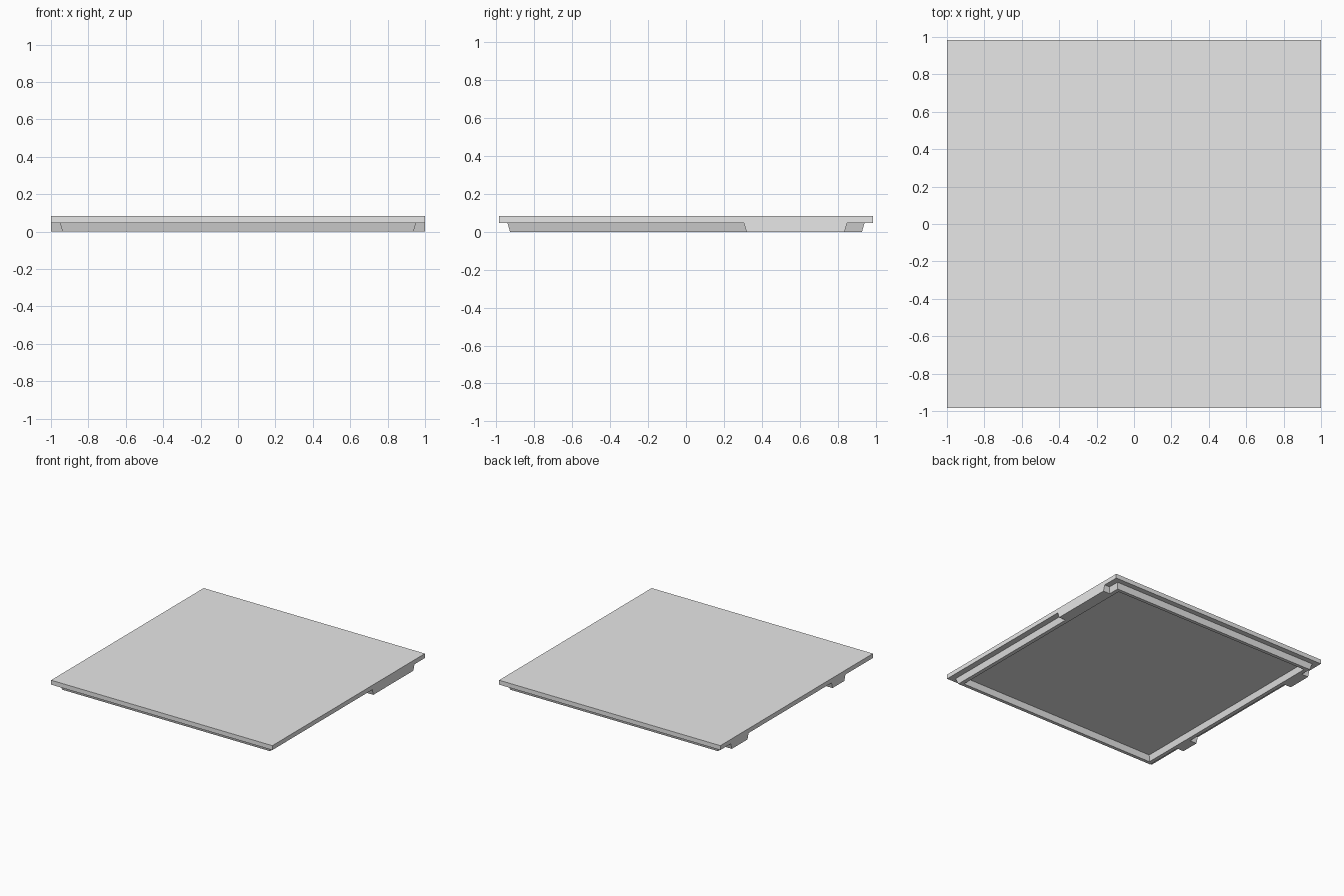
import bpy
import bmesh

cube = bpy.data.objects.get("Cube")
if cube:
    bpy.data.objects.remove(cube, do_unlink=True)

grey = bpy.data.materials.new("light_grey")
grey.use_nodes = True
grey.diffuse_color = (0.8, 0.8, 0.8, 1)
bsdf = next(n for n in grey.node_tree.nodes if n.type == 'BSDF_PRINCIPLED')
bsdf.inputs["Base Color"].default_value = grey.diffuse_color

UNDER = 0.047   # height of the slab underside
TOP = 0.083


def make_object(name, bm):
    bmesh.ops.recalc_face_normals(bm, faces=bm.faces)
    mesh = bpy.data.meshes.new(name)
    bm.to_mesh(mesh)
    bm.free()
    mesh.materials.append(grey)
    obj = bpy.data.objects.new(name, mesh)
    bpy.context.collection.objects.link(obj)
    return obj


def loft(name, rings):
    """Skin a list of four-point rings and cap both ends."""
    bm = bmesh.new()
    loops = [[bm.verts.new(p) for p in ring] for ring in rings]
    for a, b in zip(loops, loops[1:]):
        for i in range(4):
            j = (i + 1) % 4
            bm.faces.new((a[i], a[j], b[j], b[i]))
    bm.faces.new(loops[0])
    bm.faces.new(loops[-1])
    return make_object(name, bm)


def rect(x0, x1, y0, y1, z):
    return [(x0, y0, z), (x1, y0, z), (x1, y1, z), (x0, y1, z)]


# Slab with a sloped rim around a recessed underside
profile = [
    (1.0, 0.985, TOP),
    (1.0, 0.985, UNDER),
    (0.952, 0.942, UNDER),
    (0.938, 0.928, 0),
    (0.906, 0.9, 0),
    (0.893, 0.887, UNDER),
]
loft("floor_slab", [rect(-x, x, -y, y, z) for x, y, z in profile])


# Tabs that join the rim to the slab edge, with sloped ends
def tab(name, side, y0, y1, slope=0.014):
    xa, xb = sorted((side * 0.91, side * 1.0))
    loft(name, [rect(xa, xb, y0, y1, UNDER),
                rect(xa, xb, y0 + slope, y1 - slope, 0)])


tab("left_edge_tab", 1, 0.305, 0.85)
tab("right_edge_back_tab", -1, 0.62, 0.85)
tab("right_edge_front_tab", -1, -0.63, -0.45)
